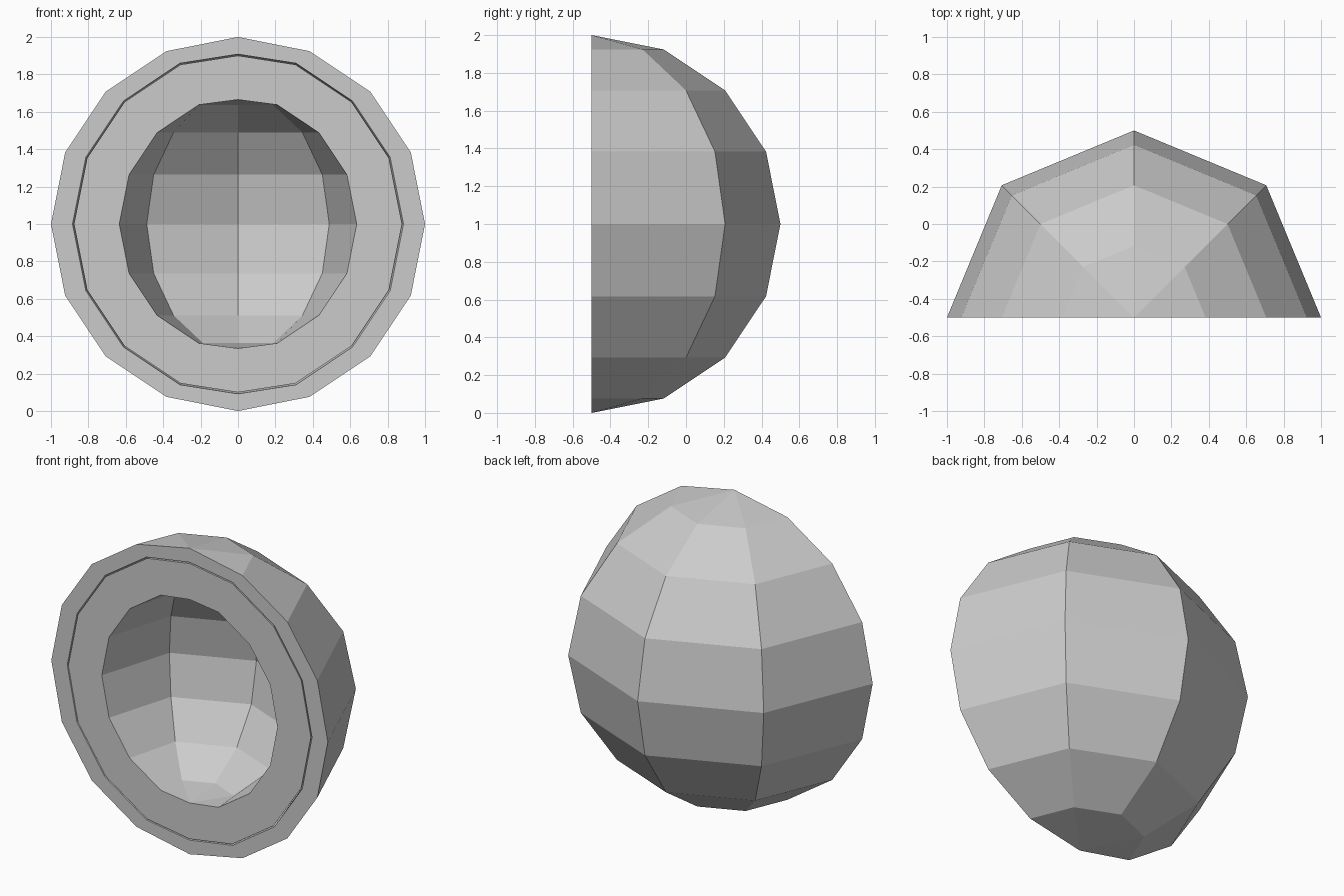
import bpy, bmesh
from math import sin, cos, pi

if "Cube" in bpy.data.objects:
    bpy.data.objects.remove(bpy.data.objects["Cube"])

STEP = pi / 8


def half_dome(bm, r, pull=0.0, pole_pull=0.0):
    """Half of an 8-sided, 8-ring sphere; pull draws the open edge inward.
    Returns the vertex loop around the opening."""
    def vert(x, y, z):
        return bm.verts.new((x, y - 0.5, z + 1))
    bottom, top = vert(0, 0, -r + pole_pull), vert(0, 0, r - pole_pull)
    rings = []
    for i in range(1, 8):
        lat = -pi / 2 + i * STEP
        row = []
        for j in range(5):
            a = j * pi / 4
            x, y = r * cos(lat) * cos(a), r * cos(lat) * sin(a)
            if j == 0:
                x, y = x - pull, 0
            elif j == 4:
                x, y = x + pull, 0
            row.append(vert(x, y, r * sin(lat)))
        rings.append(row)
    for lo, hi in zip(rings, rings[1:]):
        for j in range(4):
            bm.faces.new((lo[j], lo[j + 1], hi[j + 1], hi[j]))
    for j in range(4):
        bm.faces.new((bottom, rings[0][j + 1], rings[0][j]))
        bm.faces.new((top, rings[-1][j], rings[-1][j + 1]))
    return [bottom] + [r_[0] for r_ in rings] + [top] + [r_[4] for r_ in reversed(rings)]


def shell(name, outer, inner):
    """Closed shell: outer dome, inner dome and a flat rim between them."""
    bm = bmesh.new()
    a, b = half_dome(bm, *outer), half_dome(bm, *inner)
    n = len(a)
    for i in range(n):
        k = (i + 1) % n
        bm.faces.new((a[i], a[k], b[k], b[i]))
    bmesh.ops.recalc_face_normals(bm, faces=bm.faces[:])
    mesh = bpy.data.meshes.new(name)
    bm.to_mesh(mesh)
    bm.free()
    obj = bpy.data.objects.new(name, mesh)
    bpy.context.collection.objects.link(obj)
    return obj


# Outer casing, separated from the lining by a hairline groove
shell("outer_shell", (1.0,), (0.93, 0.045, 0.022))
# Thick lining around the hollow
shell("inner_lining", (0.922, 0.045, 0.022), (0.69, 0.055, 0.025))
